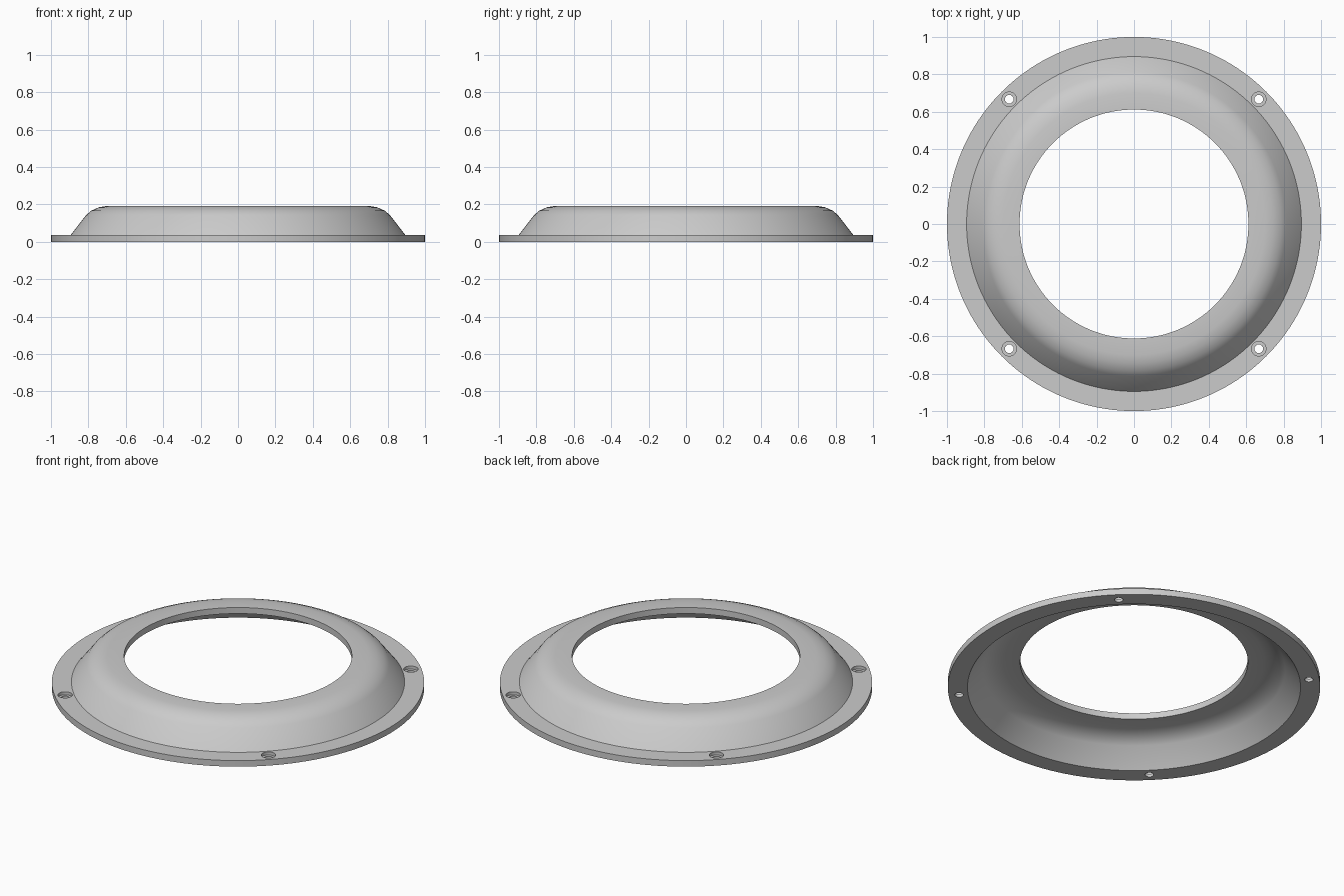
import bpy, bmesh, math
from mathutils import Matrix, Vector

cube = bpy.data.objects.get("Cube")
if cube:
    bpy.data.objects.remove(cube, do_unlink=True)

SEGMENTS = 160
THICK = 0.036      # sheet thickness
HOLE_POS = 0.667   # screw hole offset on x and y

grey = bpy.data.materials.new("plain grey")
grey.use_nodes = True
grey.diffuse_color = (0.6, 0.6, 0.6, 1)
grey.node_tree.nodes["Principled BSDF"].inputs["Base Color"].default_value = (0.6, 0.6, 0.6, 1)


def new_object(name, bm):
    bmesh.ops.recalc_face_normals(bm, faces=bm.faces)
    mesh = bpy.data.meshes.new(name)
    bm.to_mesh(mesh)
    bm.free()
    mesh.materials.append(grey)
    obj = bpy.data.objects.new(name, mesh)
    bpy.context.collection.objects.link(obj)
    return obj


def lathe(name, profile):
    """Revolve a closed (radius, height) outline around z."""
    bm = bmesh.new()
    rings = []
    for i in range(SEGMENTS):
        a = math.tau * i / SEGMENTS
        rings.append([bm.verts.new((r * math.cos(a), r * math.sin(a), z)) for r, z in profile])
    n = len(profile)
    for i in range(SEGMENTS):
        a, b = rings[i], rings[(i + 1) % SEGMENTS]
        for j in range(n):
            k = (j + 1) % n
            bm.faces.new((a[j], b[j], b[k], a[k]))
    return new_object(name, bm)


# Domed ring: flange, sloping wall, rounded shoulder, flat top lip
upper = [(1.0, THICK), (0.895, THICK), (0.812, 0.143), (0.785, 0.166),
         (0.745, 0.184), (0.70, 0.192), (0.612, 0.192)]
lower = [(r, z - THICK) for r, z in reversed(upper)]
ring = lathe("flanged_ring", upper + lower)


# Counterbored screw holes in the flange
def cut_holes(name, radius, bottom, top):
    bm = bmesh.new()
    for sx in (-1, 1):
        for sy in (-1, 1):
            centre = Vector((sx * HOLE_POS, sy * HOLE_POS, (bottom + top) / 2))
            bmesh.ops.create_cone(bm, cap_ends=True, segments=32, radius1=radius, radius2=radius,
                                  depth=top - bottom, matrix=Matrix.Translation(centre))
    cutter = new_object(name, bm)
    cutter.hide_render = True
    mod = ring.modifiers.new(name, 'BOOLEAN')
    mod.operation = 'DIFFERENCE'
    mod.solver = 'EXACT'
    mod.object = cutter
    bpy.ops.object.modifier_apply(modifier=name)
    bpy.data.objects.remove(cutter, do_unlink=True)


bpy.ops.object.select_all(action='DESELECT')
ring.select_set(True)
bpy.context.view_layer.objects.active = ring
cut_holes("screw_holes", 0.023, -0.05, 0.1)
cut_holes("counterbores", 0.039, THICK / 2, 0.1)

bpy.ops.object.shade_smooth_by_angle(angle=math.radians(30))
